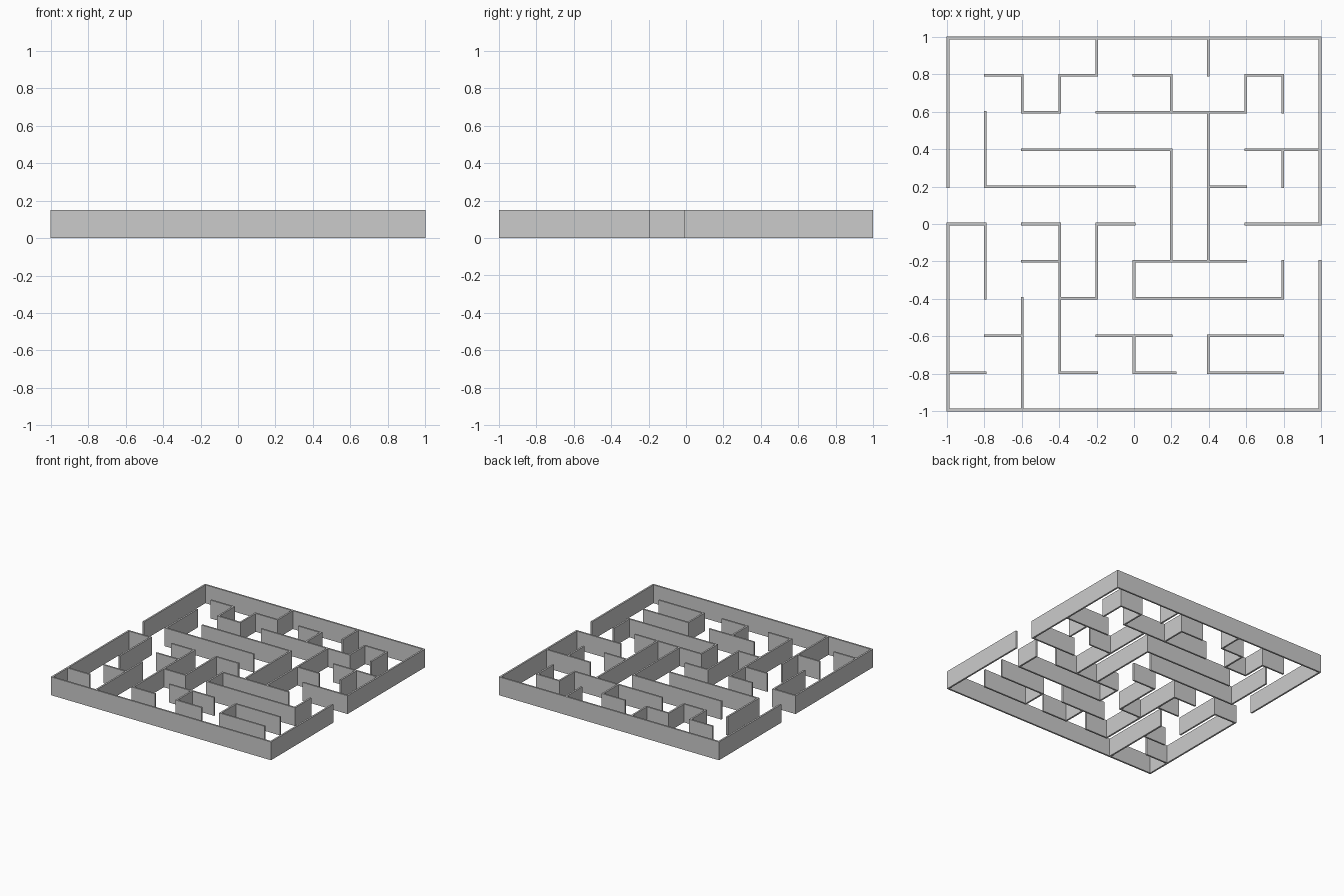
import bpy, bmesh

if "Cube" in bpy.data.objects:
    bpy.data.objects.remove(bpy.data.objects["Cube"])

PITCH, HALF, HEIGHT = 0.1986, 0.007, 0.15   # grid spacing, half wall thickness, wall height

# Walls on the -5..5 grid: line -> spans
along_x = {
    5: [(-5, 5)],
    4: [(-4, -3), (-2, -1), (0, 1), (3, 4)],
    3: [(-3, -2), (-1, 3)],
    2: [(-3, 1), (3, 5)],
    1: [(-4, 0), (2, 3)],
    0: [(-5, -4), (-3, -2), (-1, 0), (3, 5)],
    -1: [(-3, -2), (0, 3)],
    -2: [(-2, -1), (0, 4)],
    -3: [(-4, -3), (-1, 1), (2, 4)],
    -4: [(-5, -4), (-2, -1), (0, 1), (2, 4)],
    -5: [(-5, 5)],
}
along_y = {
    -5: [(-5, 0), (1, 5)],
    -4: [(-2, 0), (1, 3)],
    -3: [(-5, -2), (3, 4)],
    -2: [(-4, 0), (3, 4)],
    -1: [(-2, 0), (4, 5)],
    0: [(-4, -3), (-2, -1)],
    1: [(-1, 2), (3, 4)],
    2: [(-4, -3), (-1, 3), (4, 5)],
    3: [(3, 4)],
    4: [(-2, -1), (1, 2), (3, 4)],
    5: [(-5, -1), (0, 5)],
}

# Plan cells: even index = grid node, odd index = stretch between nodes
cells = set()
for line, spans in along_x.items():
    for a, b in spans:
        cells |= {(k, 2 * line) for k in range(2 * a, 2 * b + 1)}
for line, spans in along_y.items():
    for a, b in spans:
        cells |= {(2 * line, k) for k in range(2 * a, 2 * b + 1)}


def edge(k):
    """Lower coordinate of plan cell k."""
    i = k // 2
    return i * PITCH + (HALF if k % 2 else -HALF)


bm = bmesh.new()
verts = {}


def vert(i, j):
    if (i, j) not in verts:
        x = edge(i)
        # one stub wall runs slightly past its grid node
        if i == 3 and j in (-8, -7):
            x += 0.022
        verts[i, j] = bm.verts.new((x, edge(j), 0))
    return verts[i, j]


# Joined floor plan, raised into walls
for i, j in sorted(cells):
    bm.faces.new([vert(i, j), vert(i + 1, j), vert(i + 1, j + 1), vert(i, j + 1)])
plan = bm.faces[:]
raised = bmesh.ops.extrude_face_region(bm, geom=plan, use_keep_orig=True)["geom"]
bmesh.ops.translate(bm, vec=(0, 0, HEIGHT),
                    verts=[g for g in raised if isinstance(g, bmesh.types.BMVert)])
bmesh.ops.recalc_face_normals(bm, faces=bm.faces)

mesh = bpy.data.meshes.new("maze_walls")
bm.to_mesh(mesh)
bm.free()
bpy.context.collection.objects.link(bpy.data.objects.new("maze_walls", mesh))
